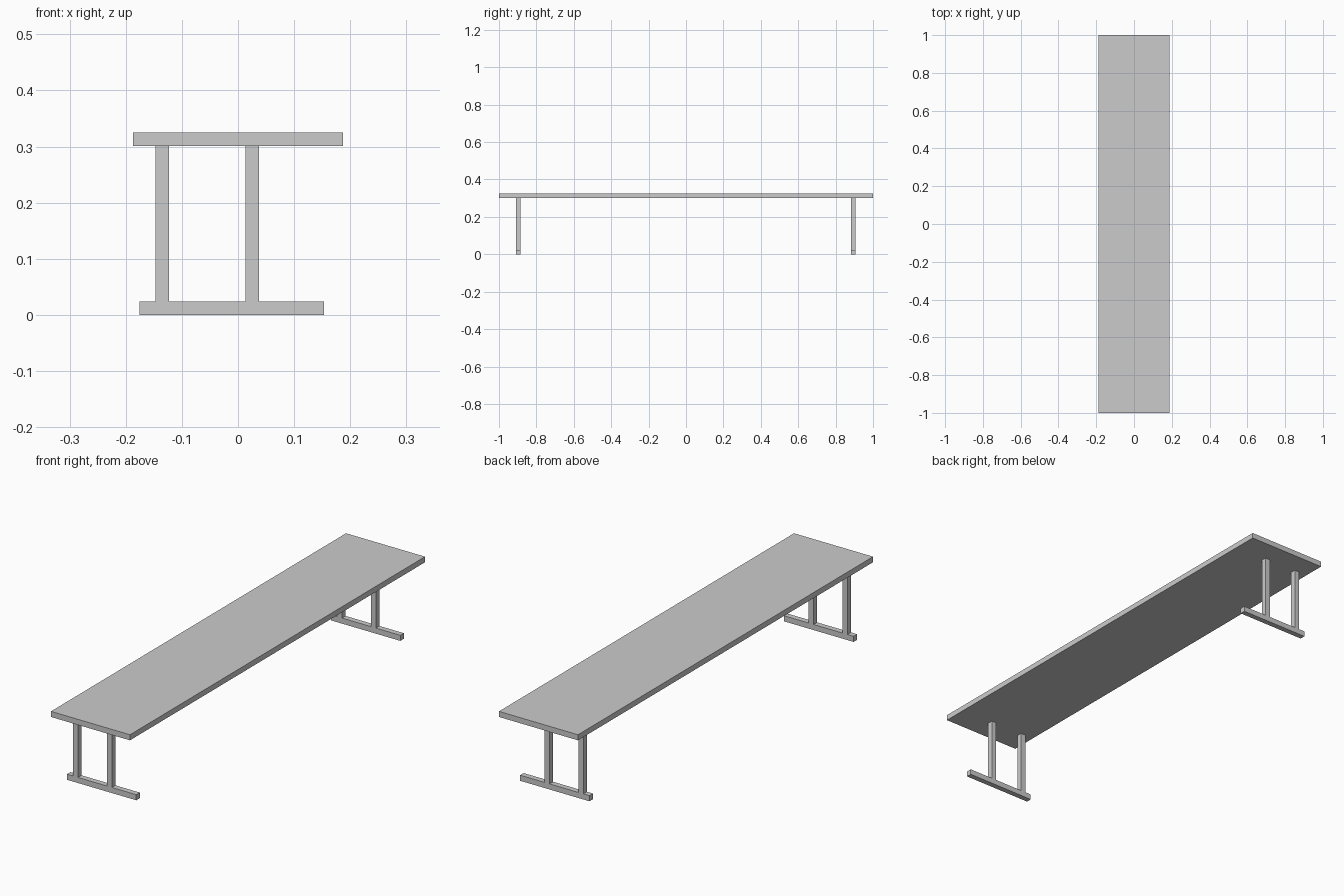
import bpy

if "Cube" in bpy.data.objects:
    bpy.data.objects.remove(bpy.data.objects["Cube"])


def box(name, x0, x1, y0, y1, z0, z1):
    bpy.ops.mesh.primitive_cube_add(
        size=1, location=((x0 + x1) / 2, (y0 + y1) / 2, (z0 + z1) / 2))
    ob = bpy.context.object
    ob.name = name
    ob.scale = (x1 - x0, y1 - y0, z1 - z0)
    bpy.ops.object.transform_apply(location=False, rotation=False, scale=True)
    return ob


T = 0.024   # bar thickness

# Bench top
box("bench_top", -0.1875, 0.1875, -1, 1, 0.301, 0.325)

# Two identical end frames: foot rail with two offset posts
for end, y in (("front", -0.897), ("back", 0.893)):
    y0, y1 = y - T / 2, y + T / 2
    box(end + "_foot", -0.1755, 0.1535, y0, y1, 0, T)
    for side, x in (("left", -0.135), ("right", 0.0257)):
        box(f"{end}_{side}_post", x - T / 2, x + T / 2, y0, y1, T, 0.301)
